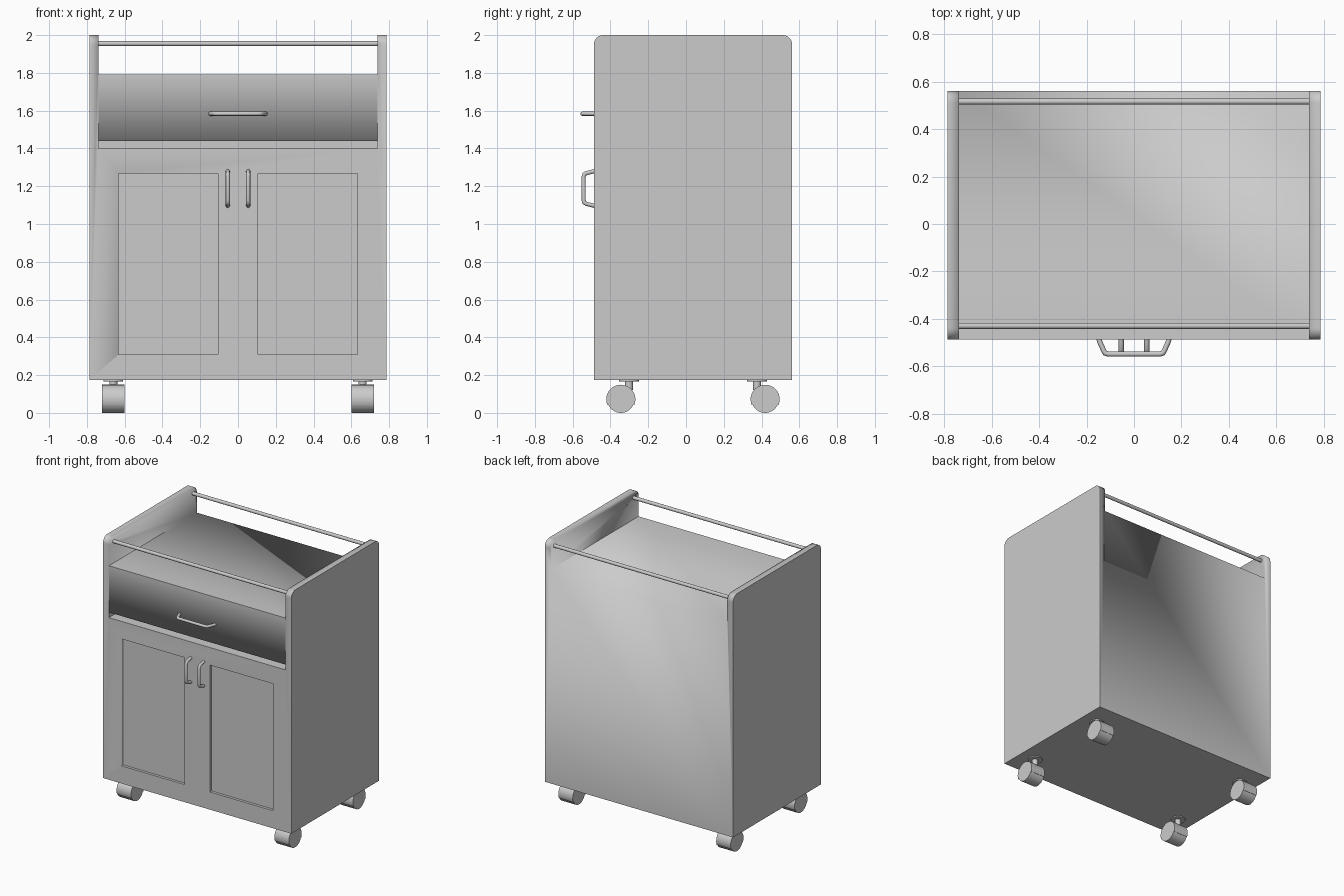
import bpy, bmesh, math

if "Cube" in bpy.data.objects:
    bpy.data.objects.remove(bpy.data.objects["Cube"])

Y0, Y1 = -0.488, 0.562      # front and back of the cabinet
YC = (Y0 + Y1) / 2


def arc(cy, cz, r, a0, a1, n):
    return [(cy + r * math.cos(a0 + (a1 - a0) * i / n),
             cz + r * math.sin(a0 + (a1 - a0) * i / n)) for i in range(n + 1)]


def finish(name, bm, smooth=True):
    bmesh.ops.recalc_face_normals(bm, faces=bm.faces)
    me = bpy.data.meshes.new(name)
    bm.to_mesh(me)
    bm.free()
    ob = bpy.data.objects.new(name, me)
    bpy.context.collection.objects.link(ob)
    if smooth:
        bpy.ops.object.select_all(action='DESELECT')
        bpy.context.view_layer.objects.active = ob
        ob.select_set(True)
        bpy.ops.object.shade_smooth_by_angle(angle=math.radians(30))
    return ob


def extrude_x(name, profile, x0, x1):
    """Extrude a closed (y, z) profile along x."""
    bm = bmesh.new()
    f = bm.faces.new([bm.verts.new((x0, y, z)) for y, z in profile])
    ext = bmesh.ops.extrude_face_region(bm, geom=[f])['geom']
    bmesh.ops.translate(bm, vec=(x1 - x0, 0, 0),
                        verts=[v for v in ext if isinstance(v, bmesh.types.BMVert)])
    return finish(name, bm)


def box(name, x0, x1, y0, y1, z0, z1):
    return extrude_x(name, [(y0, z0), (y1, z0), (y1, z1), (y0, z1)], x0, x1)


def upright(name, x, y, z0, z1, r):
    bm = bmesh.new()
    bmesh.ops.create_cone(bm, cap_ends=True, segments=24, radius1=r, radius2=r, depth=z1 - z0)
    bmesh.ops.translate(bm, vec=(x, y, (z0 + z1) / 2), verts=bm.verts)
    return finish(name, bm)


def tube(name, pts, r):
    cu = bpy.data.curves.new(name, 'CURVE')
    cu.dimensions = '3D'
    cu.bevel_depth = r
    cu.bevel_resolution = 4
    cu.use_fill_caps = True
    sp = cu.splines.new('POLY')
    sp.points.add(len(pts) - 1)
    for p, co in zip(sp.points, pts):
        p.co = (*co, 1)
    ob = bpy.data.objects.new(name, cu)
    bpy.context.collection.objects.link(ob)
    bpy.ops.object.select_all(action='DESELECT')
    bpy.context.view_layer.objects.active = ob
    ob.select_set(True)
    bpy.ops.object.convert(target='MESH')
    bpy.ops.object.shade_smooth_by_angle(angle=math.radians(40))


# Cabinet: block with rounded top corners
R = 0.05
profile = ([(Y0, 0.175), (Y1, 0.175)]
           + arc(Y1 - R, 2 - R, R, 0, math.pi / 2, 8)
           + arc(Y0 + R, 2 - R, R, math.pi / 2, math.pi, 8))
cabinet = extrude_x("cabinet", profile, -0.787, 0.787)

# Cut the top tray, the gap under the drawer and the recessed door panels
cuts = [(-0.738, 0.738, -0.7, 0.8, 1.792, 2.2),
        (-0.738, 0.738, -0.7, Y0 + 0.09, 1.40, 1.44)]
for s in (-1, 1):
    xs = sorted((s * 0.107, s * 0.633))
    cuts.append((*xs, -0.7, Y0 + 0.02, 0.308, 1.267))
bpy.context.view_layer.objects.active = cabinet
for c in cuts:
    cutter = box("cutter", *c)
    cutter.hide_render = True
    mod = cabinet.modifiers.new("cut", 'BOOLEAN')
    mod.operation = 'DIFFERENCE'
    mod.solver = 'EXACT'
    mod.object = cutter
    bpy.context.view_layer.objects.active = cabinet
    bpy.ops.object.modifier_apply(modifier=mod.name)
    bpy.data.objects.remove(cutter)

# Guard rails
for name, y in (("front_rail", -0.43), ("back_rail", 0.517)):
    extrude_x(name, arc(y, 1.955, 0.013, 0, math.tau * 23 / 24, 23), -0.738, 0.738)


# Bow handles: (position along the handle, distance out from the front)
def bow(half, shoulder, out):
    side = [(half, -0.005), (half - 0.003, 0.008), (shoulder + 0.008, out - 0.014),
            (shoulder + 0.002, out - 0.004), (shoulder - 0.010, out)]
    return [(-t, d) for t, d in side] + [(t, d) for t, d in reversed(side)]


tube("drawer_handle", [(t, Y0 - d, 1.584) for t, d in bow(0.148, 0.12, 0.061)], 0.011)
for name, x in (("left_door_handle", -0.054), ("right_door_handle", 0.054)):
    tube(name, [(x, Y0 - d, 1.188 + t) for t, d in bow(0.092, 0.073, 0.054)], 0.011)

# Casters: hooded wheel, stem and mounting plate
for end, sy in (("front", -1), ("back", 1)):
    wy, py = YC + sy * 0.382, YC + sy * 0.339
    wheel = (arc(wy, 0.072, 0.077, -0.4, math.pi + 0.4, 36)
             + arc(wy, 0.072, 0.072, math.pi + 0.4, math.tau - 0.4, 24))
    for side, sx in (("left", -1), ("right", 1)):
        x = sx * 0.66
        tag = f"{end}_{side}_caster"
        extrude_x(tag + "_wheel", wheel, x - 0.06, x + 0.06)
        upright(tag + "_stem", x, py, 0.12, 0.17, 0.021)
        upright(tag + "_plate", x, py, 0.167, 0.176, 0.052)
